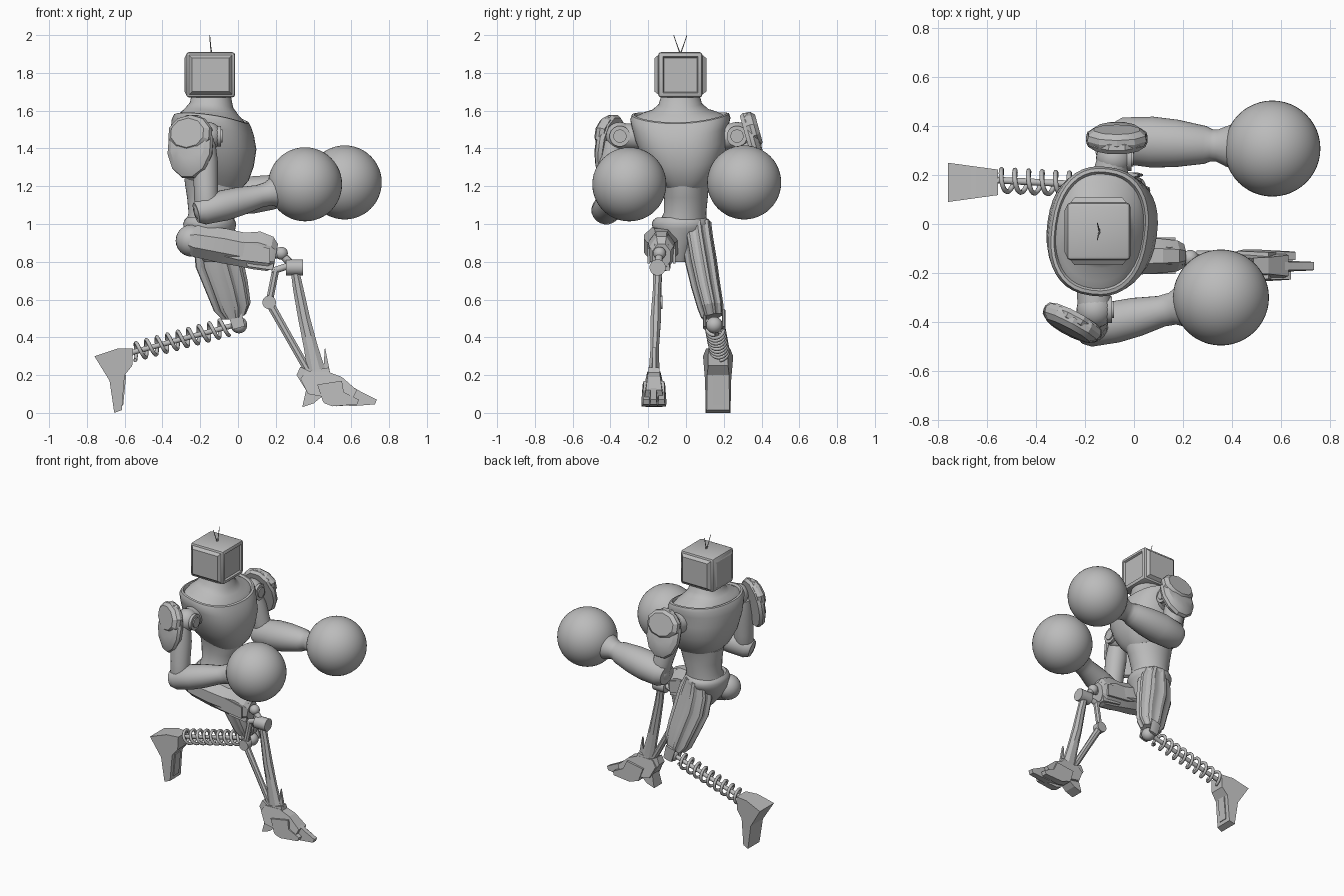
import bpy, bmesh, math
from mathutils import Vector, Matrix

cube = bpy.data.objects.get("Cube")
if cube:
    bpy.data.objects.remove(cube, do_unlink=True)

GREY = (0.5, 0.5, 0.5, 1)
mat = bpy.data.materials.new("plain_grey")
mat.use_nodes = True
mat.diffuse_color = GREY
mat.node_tree.nodes["Principled BSDF"].inputs["Base Color"].default_value = GREY


def finish(name, bm, angle=35):
    bmesh.ops.recalc_face_normals(bm, faces=bm.faces)
    me = bpy.data.meshes.new(name)
    bm.to_mesh(me)
    bm.free()
    ob = bpy.data.objects.new(name, me)
    bpy.context.collection.objects.link(ob)
    me.materials.append(mat)
    bpy.ops.object.select_all(action='DESELECT')
    ob.select_set(True)
    bpy.context.view_layer.objects.active = ob
    bpy.ops.object.shade_smooth_by_angle(angle=math.radians(angle))


def skin(name, rings, angle=35):
    """Bridge a list of point rings and cap both ends."""
    bm = bmesh.new()
    loops = [[bm.verts.new(p) for p in ring] for ring in rings]
    n = len(loops[0])
    for a, b in zip(loops, loops[1:]):
        for i in range(n):
            j = (i + 1) % n
            bm.faces.new((a[i], a[j], b[j], b[i]))
    bm.faces.new(loops[0])
    bm.faces.new(loops[-1])
    finish(name, bm, angle)


def sgnpow(v, p):
    return math.copysign(abs(v) ** p, v)


def limb(name, stations, n=20, flute=1.0, angle=35):
    """Loft along stations (x, y, z, side radius, up radius)."""
    d = (Vector(stations[-1][:3]) - Vector(stations[0][:3])).normalized()
    side = d.cross((0, 0, 1)) if abs(d.z) < 0.85 else Vector((0, 1, 0)) - d * d.y
    side.normalize()
    up = side.cross(d)
    rings = []
    for x, y, z, r1, r2 in stations:
        ring = []
        for i in range(n):
            a = 2 * math.pi * (i + 0.5) / n
            f = flute if i % 4 > 1 else 1
            ring.append(Vector((x, y, z)) + f * (side * r1 * math.cos(a) + up * r2 * math.sin(a)))
        rings.append(ring)
    skin(name, rings, angle)


def rod(name, a, b, r, n=16):
    limb(name, [(*a, r, r), (*b, r, r)], n)


def body(name, stations, tilt=0, lift=0, power=0.85, n=40):
    """Loft upward through (z, x, y, depth, width), tilted forward and lifted at the sides."""
    rot = Matrix.Rotation(math.radians(-8), 3, 'Z')
    rings = []
    for z, x, y, dep, wid in stations:
        ring = []
        for i in range(n):
            a = 2 * math.pi * i / n
            u, v = dep * sgnpow(math.cos(a), power), wid * sgnpow(math.sin(a), power)
            ring.append(Vector((x, y, z - tilt * u + lift * v * v)) + rot @ Vector((u, v, 0)))
        rings.append(ring)
    skin(name, rings)


def ball(name, c, r, seg=24):
    bm = bmesh.new()
    bmesh.ops.create_uvsphere(bm, u_segments=seg, v_segments=seg // 2, radius=r)
    bmesh.ops.translate(bm, verts=bm.verts, vec=c)
    finish(name, bm)


def prism(name, profile, y0, y1, nose=1.0, top=1.0):
    """Extrude an x-z profile across y; nose narrows the +x end, top the upper end."""
    xs, zs = zip(*profile)
    mid = (y0 + y1) / 2
    rings = []
    for y in (y0, y1):
        ring = []
        for x, z in profile:
            k = 1 + (nose - 1) * (x - min(xs)) / (max(xs) - min(xs))
            k *= 1 + (top - 1) * (z - min(zs)) / (max(zs) - min(zs))
            ring.append((x, mid + (y - mid) * k, z))
        rings.append(ring)
    skin(name, rings, 20)


# Head: rounded box, raised side panels, recessed screen
bm = bmesh.new()
bmesh.ops.create_cube(bm, size=1)
bmesh.ops.scale(bm, verts=bm.verts, vec=(0.26, 0.235, 0.24))
bmesh.ops.translate(bm, verts=bm.verts, vec=(-0.145, -0.03, 1.79))
bmesh.ops.bevel(bm, geom=bm.edges[:], offset=0.016, segments=2, profile=0.5, affect='EDGES')
bm.normal_update()
walls = [f for f in bm.faces if abs(f.normal.z) < 0.5 and f.calc_area() > 0.02]
screens = [f for f in walls if f.normal.x > 0.5]
sides = [f for f in walls if abs(f.normal.y) > 0.5]
backs = [f for f in walls if f.normal.x < -0.5]
bmesh.ops.inset_individual(bm, faces=screens, thickness=0.012, depth=0)
bmesh.ops.inset_individual(bm, faces=screens, thickness=0.008, depth=-0.012)
bmesh.ops.inset_individual(bm, faces=sides, thickness=0.022, depth=0.02)
bmesh.ops.inset_individual(bm, faces=backs, thickness=0.022, depth=0.008)
finish("head", bm, 25)
for s in (-1, 1):
    limb("antenna", [(-0.14, -0.03, 1.9, .004, .004), (-0.145, -0.03 + s * 0.015, 1.94, .003, .003),
                     (-0.15, -0.03 + s * 0.035, 2.0, .002, .002)], 6)

# Torso
body("neck", [(1.48, -.14, -.03, .16, .22), (1.545, -.14, -.03, .178, .24), (1.57, -.14, -.03, .165, .205),
              (1.595, -.14, -.03, .14, .15), (1.63, -.14, -.03, .114, .114), (1.7, -.14, -.03, .1, .095)],
     0.12, 0.4, 0.92)
body("chest", [(1.2, -.12, 0, .135, .115), (1.25, -.125, 0, .18, .165), (1.33, -.13, -.01, .212, .215),
               (1.42, -.13, -.02, .225, .245), (1.49, -.135, -.03, .217, .255), (1.53, -.14, -.03, .207, .265),
               (1.555, -.14, -.03, .195, .257), (1.56, -.14, -.03, .183, .243), (1.53, -.14, -.03, .17, .22)],
     0.12, 0.4)
body("waist", [(.99, -.15, -.02, .13, .13), (1.06, -.14, -.005, .122, .112), (1.14, -.13, 0, .14, .115),
               (1.2, -.125, 0, .155, .12), (1.24, -.125, 0, .16, .13)], power=1)
body("pelvis", [(.8, -.13, -.03, .05, .04), (.88, -.145, -.035, .105, .085), (.95, -.155, -.03, .13, .135),
                (.975, -.15, -.025, .136, .15), (1.0, -.15, -.025, .14, .157), (1.02, -.15, -.025, .134, .15),
                (1.035, -.15, -.025, .12, .13)], power=1)

# Arms: shoulders, upper arms, forearms and round gloves
ARMS = {
    "right": dict(s=-1, root=(-.17, -.2, 1.46), sh=(-.16, -.35, 1.465), el=(-.165, -.42, 1.075),
                  fist=(.355, -.3, 1.21), bulk=.082, pad=(-.25, -.4, 1.41), n=(-.45, -.85, .15), size=(.135, .175)),
    "left": dict(s=1, root=(-.11, .16, 1.46), sh=(-.08, .27, 1.465), el=(-.03, .34, 1.14),
                 fist=(.565, .308, 1.22), bulk=.1, pad=(-.07, .345, 1.43), n=(.0, .9, .25), size=(.13, .17)),
}
for side, A in ARMS.items():
    sh, el, fist = Vector(A["sh"]), Vector(A["el"]), Vector(A["fist"])
    b = A["bulk"]
    rod(side + "_shoulder_axle", A["root"], sh, 0.07)
    ball(side + "_shoulder_ball", sh, 0.075)
    rod(side + "_shoulder_ring", sh + Vector((.03, 0, 0)), sh + Vector((.07, 0, 0)), 0.055)
    rod(side + "_shoulder_cap", sh + Vector((.06, 0, 0)), sh + Vector((.078, 0, 0)), 0.035)
    top = sh + Vector((-.02, A["s"] * .03, -.03))
    limb(side + "_upper_arm", [(*top.lerp(el, t), r, r) for t, r in
                               ((0, .06), (.3, .07), (.7, .064), (.95, .066), (1.1, .05))])
    ball(side + "_elbow", el, 0.07)
    back = el - (fist - el).normalized() * 0.06
    limb(side + "_forearm", [(*back.lerp(fist, t), r, r * .95) for t, r in
                             ((0, b * .7), (.06, b * .95), (.25, b * 1.05), (.4, b * .98), (.58, b * .78),
                              (.62, .066), (.66, .067), (.72, .085), (.8, .1))])
    ball(side + "_glove", fist, 0.196, 48)
    # Thin shoulder guard with a stepped upper plate
    p, nrm = Vector(A["pad"]), Vector(A["n"]).normalized()
    w, h = A["size"]
    limb(side + "_shoulder_guard", [(*(p + nrm * t), w * k, h * k) for t, k in
                                    ((-.02, .93), (0, 1), (.02, .96), (.04, .75), (.048, .4))], 12, angle=25)
    q = p + Vector((0, 0, h * .38))
    limb(side + "_guard_plate", [(*(q + nrm * t), w * k, h * .6 * k) for t, k in
                                 ((-.022, .9), (0, .98), (.022, .94), (.042, .75))], 10, angle=25)

# Right leg: bent thigh with a raised knee guard
ball("right_hip", (-.245, -.125, .912), 0.085)
limb("right_thigh", [(-.29, -.13, .92, .06, .05), (-.23, -.13, .91, .1, .09), (-.08, -.13, .885, .1, .1),
                     (.02, -.13, .865, .082, .098), (.1, -.13, .86, .076, .11), (.17, -.13, .842, .068, .1),
                     (.2, -.13, .83, .052, .07)], 8, angle=20)
prism("knee_guard", [(.01, .92), (.07, .945), (.145, .945), (.2, .89), (.185, .755), (.05, .775)],
      -.182, -.078, 0.85, 0.75)
for y in (-.198, -.062):
    prism("thigh_side_plate", [(-.2, .93), (.0, .91), (.17, .87), (.17, .79), (.0, .81), (-.15, .85)], y - .007, y + .007)
rod("right_knee_axle", (.17, -.14, .84), (.25, -.14, .84), 0.022)
ball("right_knee_ball", (.23, -.14, .845), 0.034)
# Right shin: twin struts with joints
rod("knee_cylinder", (.255, -.15, .77), (.345, -.15, .77), 0.043)
rod("knee_link", (.23, -.14, .84), (.3, -.15, .77), 0.02)
rod("knee_bracket", (.18, -.145, .75), (.27, -.15, .78), 0.018)
limb("front_strut", [(.3, -.15, .76, .028, .024), (.32, -.155, .65, .022, .03), (.35, -.16, .5, .03, .034),
                     (.385, -.165, .35, .024, .04), (.425, -.17, .18, .032, .055)], 8, angle=20)
rod("upper_link", (.2, -.145, .76), (.165, -.15, .585), 0.02, 8)
rod("strut_joint", (.165, -.175, .585), (.165, -.125, .585), 0.036)
limb("rear_strut", [(.165, -.15, .585, .022, .024), (.27, -.16, .4, .016, .022), (.39, -.17, .19, .02, .022)], 8)
# Right foot: armoured claw
prism("claw_foot", [(.37, .1), (.33, .18), (.36, .22), (.47, .22), (.55, .19), (.63, .12), (.6, .06), (.48, .08)],
      -.24, -.1, 0.75, 0.5)
for y, tip in ((-.21, .64), (-.172, .735), (-.13, .66)):
    prism("toe", [(.42, .15), (.55, .17), (tip - .08, .11), (tip, .07), (tip - .01, .045), (tip - .14, .035),
                  (tip - .18, .05), (.45, .06)], y - .03, y + .03, 0.6, 0.6)
prism("heel_claw", [(.34, .03), (.36, .12), (.31, .2), (.33, .245), (.42, .2), (.46, .1), (.4, .05)],
      -.215, -.125, 1, 0.6)
prism("ankle_spike", [(.45, .2), (.46, .35), (.49, .2)], -.178, -.162)
prism("ankle_block", [(.36, .17), (.37, .22), (.48, .24), (.5, .17)], -.205, -.135, 1, 0.8)

# Left leg: fluted thigh
limb("left_thigh", [(-.13, .05, 1.0, .085, .09), (-.12, .06, .92, .085, .12), (-.1, .08, .8, .085, .128),
                    (-.06, .105, .67, .078, .115), (-.03, .13, .56, .07, .1), (-.02, .14, .51, .06, .065)],
     32, 0.87, 20)
ball("left_knee", (.005, .15, .465), 0.044)
for y in (.1, .2):
    limb("knee_fork", [(-.02, y, .54, .01, .04), (.005, y, .45, .01, .035)], 8)
# Left shin: rod inside a coil spring
a, b = Vector((-.0, .15, .47)), Vector((-.58, .18, .315))
rod("spring_rod", a, b, 0.014)
axis = (b - a).normalized()
u = axis.cross((0, 1, 0)).normalized()
v = axis.cross(u)
cu = bpy.data.curves.new("spring", 'CURVE')
cu.dimensions = '3D'
cu.bevel_depth = 0.01
cu.bevel_resolution = 2
sp = cu.splines.new('POLY')
TURNS, STEPS = 9, 20
sp.points.add(TURNS * STEPS)
for i, pt in enumerate(sp.points):
    t = i / (TURNS * STEPS)
    ang = 2 * math.pi * i / STEPS
    pt.co = (*(a.lerp(b, .1 + .86 * t) + 0.045 * (u * math.cos(ang) + v * math.sin(ang))), 1)
cu.materials.append(mat)
spring = bpy.data.objects.new("spring", cu)
bpy.context.collection.objects.link(spring)
bpy.ops.object.select_all(action='DESELECT')
spring.select_set(True)
bpy.context.view_layer.objects.active = spring
bpy.ops.object.convert(target='MESH')
# Left foot: raised wedge shoe with a sole panel
prism("left_foot", [(-.76, .3), (-.64, .34), (-.555, .34), (-.56, .25), (-.6, .2), (-.615, .015), (-.655, 0),
                    (-.68, .17)], .09, .25, 0.65)
prism("sole_panel", [(-.6, .2), (-.592, .2), (-.608, .04), (-.616, .04)], .14, .2)
